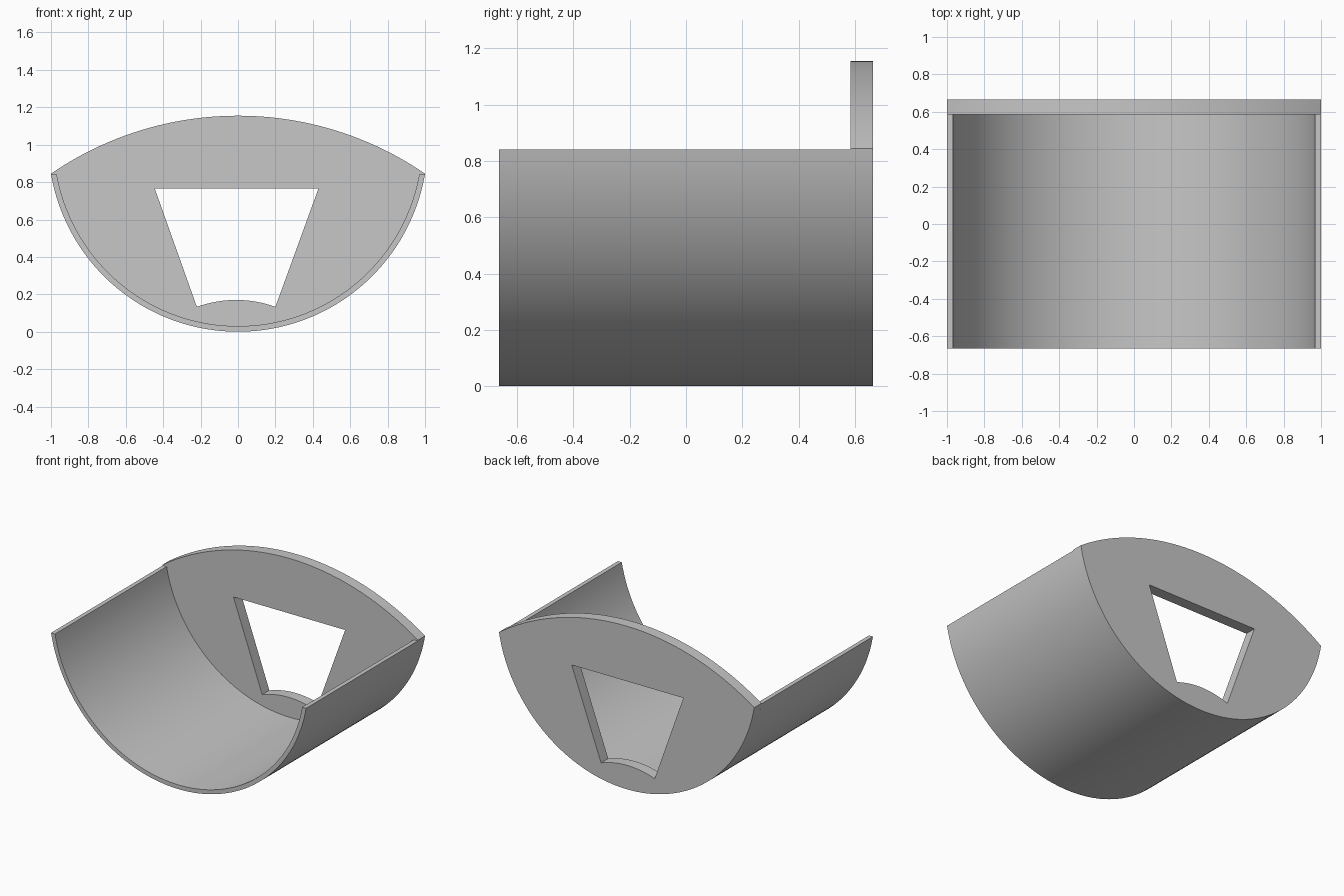
import bpy, bmesh, math
from mathutils import Vector

if "Cube" in bpy.data.objects:
    bpy.data.objects.remove(bpy.data.objects["Cube"], do_unlink=True)

FRONT, PLATE_FRONT, BACK = -0.665, 0.585, 0.665
RIM, WALL = 0.845, 0.03
RADIUS = (1 + RIM ** 2) / (2 * RIM)      # trough circle, resting on z = 0

grey = bpy.data.materials.new("plain grey")
grey.use_nodes = True
colour = (0.57, 0.57, 0.57, 1)
grey.diffuse_color = colour
grey.node_tree.nodes["Principled BSDF"].inputs["Base Color"].default_value = colour


def sagging_arc(x0, x1, z, sag, steps):
    """Circular arc from x0 to x1 at height z, bulging by sag (up if positive)."""
    half, mid = (x1 - x0) / 2, (x0 + x1) / 2
    r = (half ** 2 + sag ** 2) / (2 * abs(sag))
    side = math.copysign(1, sag)
    a = math.acos((r - abs(sag)) / r)
    pts = []
    for i in range(steps + 1):
        t = -a + 2 * a * i / steps
        pts.append((mid + r * math.sin(t), z + sag + side * r * (math.cos(t) - 1)))
    return pts


def extruded(name, loops, y0, y1):
    """Fill closed x-z outlines (later ones are holes) and extrude along y."""
    bm = bmesh.new()
    edges = []
    for loop in loops:
        vs = [bm.verts.new((x, y0, z)) for x, z in loop]
        edges += [bm.edges.new((v, vs[i - 1])) for i, v in enumerate(vs)]
    bmesh.ops.triangle_fill(bm, edges=edges, use_beauty=True, normal=Vector((0, -1, 0)))
    cap = bmesh.ops.extrude_face_region(bm, geom=bm.faces[:], use_keep_orig=True)
    moved = [g for g in cap["geom"] if isinstance(g, bmesh.types.BMVert)]
    bmesh.ops.translate(bm, verts=moved, vec=(0, y1 - y0, 0))
    bmesh.ops.recalc_face_normals(bm, faces=bm.faces[:])
    mesh = bpy.data.meshes.new(name)
    bm.to_mesh(mesh)
    bm.free()
    mesh.materials.append(grey)
    obj = bpy.data.objects.new(name, mesh)
    bpy.context.collection.objects.link(obj)
    bpy.ops.object.select_all(action="DESELECT")
    obj.select_set(True)
    bpy.context.view_layer.objects.active = obj
    bpy.ops.object.shade_smooth_by_angle(angle=math.radians(30))
    return obj


# Thin curved trough with level rims
top = RIM - 0.005
inner_r = RADIUS - WALL
outer_x = math.sqrt(RADIUS ** 2 - (RADIUS - top) ** 2)
inner_x = math.sqrt(inner_r ** 2 - (RADIUS - top) ** 2)
outer = sagging_arc(-outer_x, outer_x, top, -top, 72)
inner = sagging_arc(-inner_x, inner_x, top, WALL - top, 72)
extruded("curved_trough", [outer + inner[::-1]], FRONT, PLATE_FRONT)

# Back plate: domed top, round bottom, tapered opening with an arched sill
bottom = sagging_arc(-1, 1, RIM, -RIM, 72)
dome = sagging_arc(-1, 1, RIM, 0.31, 48)[::-1]
opening = [(-0.445, 0.765)] + sagging_arc(-0.22, 0.2, 0.133, 0.037, 16) + [(0.43, 0.765)]
extruded("back_plate", [bottom + dome[1:-1], opening], PLATE_FRONT, BACK)
